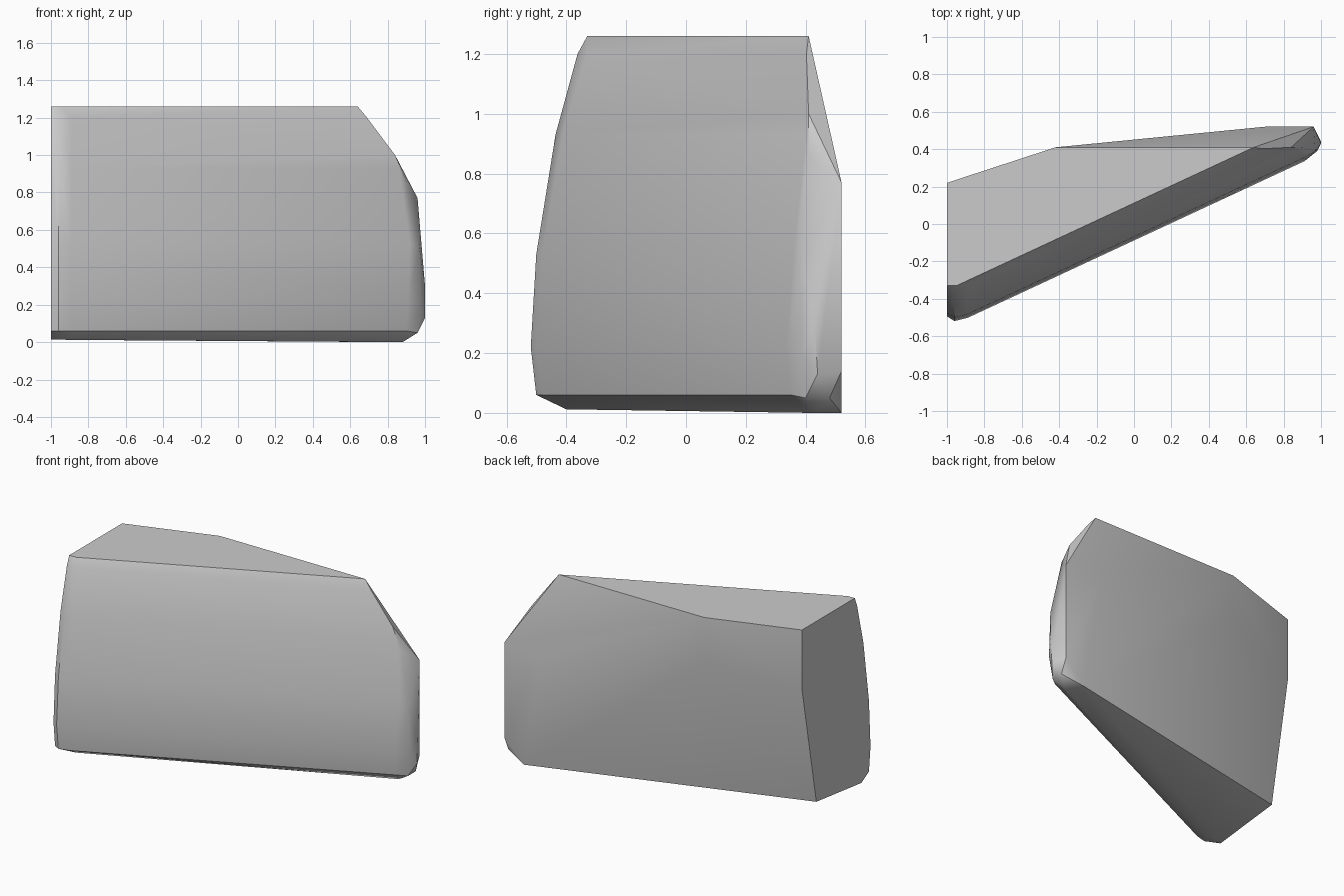
import bpy
import bmesh
import math

cube = bpy.data.objects.get("Cube")
if cube:
    bpy.data.objects.remove(cube, do_unlink=True)

TOP = 1.26
SLOPE = 0.465


def front_line(x):
    """Top front edge, running diagonally across the block."""
    return -0.33 + SLOPE * (x + 0.95)


points = []

# Flat top outline
for x, y in [(-1, 0.22), (-1, -0.33), (-0.95, -0.33), (0.64, 0.41), (-0.42, 0.41)]:
    points.append((x, y, TOP))

# Bulging front: height, outward bulge, right-hand end of the sweep
front_profile = [(1.2, 0.03, 0.69), (0.93, 0.11, 0.86), (0.53, 0.18, 0.92),
                 (0.22, 0.2, 0.91), (0.06, 0.18, 0.9)]
for z, bulge, end in front_profile:
    points.append((-1, -0.33 - 0.82 * bulge, z))
    points.append((-0.96, -0.335 - 0.92 * bulge, z))
    for x in (-0.89, end):
        points.append((x, front_line(x) - bulge, z))

# Underside
points += [(-1, -0.4, 0.015), (-0.9, -0.4, 0.012), (0.88, 0.42, 0), (0.82, 0.52, 0)]

# Rounded right end
points += [(0.84, 0.41, 1), (0.9, 0.41, 0.86), (0.97, 0.39, 0.5), (0.98, 0.39, 0.2),
           (1, 0.43, 0.3), (1, 0.44, 0.13), (0.96, 0.4, 0.05), (0.96, 0.48, 0.05)]

# Back face and tapering back of the left end
points += [(0.96, 0.52, 0.77), (0.96, 0.52, 0.14), (0.7, 0.52, 0.76), (-0.42, 0.41, 0.97),
           (-1, 0.22, 0.87), (-1, 0.07, 0.07)]

# Skin the outline points into one closed block
bm = bmesh.new()
for p in points:
    bm.verts.new(p)
result = bmesh.ops.convex_hull(bm, input=bm.verts[:])
bmesh.ops.delete(bm, geom=[v for v in bm.verts if not v.link_faces], context="VERTS")
bmesh.ops.dissolve_limit(bm, angle_limit=math.radians(1), verts=bm.verts[:], edges=bm.edges[:])
bmesh.ops.recalc_face_normals(bm, faces=bm.faces[:])

mesh = bpy.data.meshes.new("wedge_block")
bm.to_mesh(mesh)
bm.free()
block = bpy.data.objects.new("wedge_block", mesh)
bpy.context.collection.objects.link(block)

# Plain grey
grey = bpy.data.materials.new("plain_grey")
grey.use_nodes = True
colour = (0.6, 0.6, 0.6, 1)
grey.diffuse_color = colour
grey.node_tree.nodes["Principled BSDF"].inputs["Base Color"].default_value = colour
mesh.materials.append(grey)

bpy.ops.object.select_all(action="DESELECT")
block.select_set(True)
bpy.context.view_layer.objects.active = block
bpy.ops.object.shade_smooth_by_angle(angle=math.radians(35))
